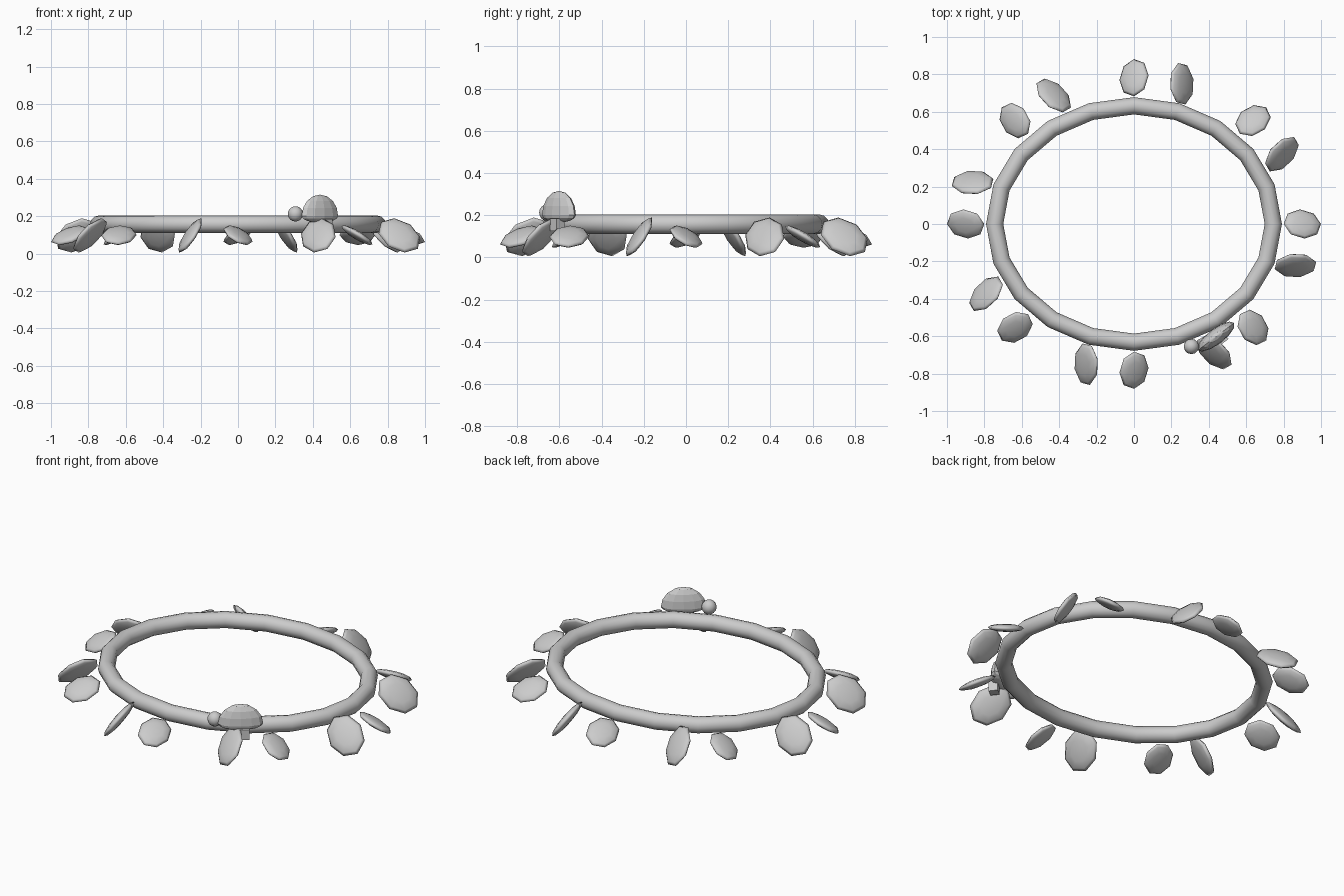
import bpy, bmesh, math
from mathutils import Vector, Matrix

if "Cube" in bpy.data.objects:
    bpy.data.objects.remove(bpy.data.objects["Cube"])

grey = bpy.data.materials.new("light grey")
grey.diffuse_color = (0.6, 0.6, 0.6, 1)
grey.use_nodes = True
grey.node_tree.nodes["Principled BSDF"].inputs["Base Color"].default_value = grey.diffuse_color


def finish(bm, name, smooth=True):
    bmesh.ops.recalc_face_normals(bm, faces=bm.faces)
    me = bpy.data.meshes.new(name)
    bm.to_mesh(me)
    bm.free()
    me.materials.append(grey)
    for p in me.polygons:
        p.use_smooth = smooth
    ob = bpy.data.objects.new(name, me)
    bpy.context.collection.objects.link(ob)
    return ob


# Oval band: a round section swept around an ellipse
SEG, SIDES, TUBE = 20, 12, 0.046
bm = bmesh.new()
loops = []
for i in range(SEG):
    a = math.tau * i / SEG
    c, s = math.cos(a), math.sin(a)
    out = Vector((c / 0.745, s / 0.632, 0)).normalized()
    loop = []
    for j in range(SIDES):
        b = math.tau * j / SIDES
        loop.append(bm.verts.new(Vector((0.745 * c, 0.632 * s, 0.157))
                                 + out * TUBE * math.cos(b)
                                 + Vector((0, 0, TUBE * math.sin(b)))))
    loops.append(loop)
for i in range(SEG):
    p, q = loops[i], loops[(i + 1) % SEG]
    for j in range(SIDES):
        k = (j + 1) % SIDES
        bm.faces.new((p[j], q[j], q[k], p[k]))
finish(bm, "oval_band")


# Leaves: flattened low-poly spheres, drooping outwards and rolled
def leaf(name, angle, z, half, pitch, roll):
    bm = bmesh.new()
    bmesh.ops.create_uvsphere(bm, u_segments=8, v_segments=6, radius=1)
    a = math.radians(angle)
    m = (Matrix.Translation((0.9 * math.cos(a), 0.782 * math.sin(a), z))
         @ Matrix.Rotation(a, 4, 'Z')
         @ Matrix.Rotation(math.radians(pitch), 4, 'Y')
         @ Matrix.Rotation(math.radians(roll), 4, 'X')
         @ Matrix.Diagonal((*half, 1)))
    bmesh.ops.transform(bm, matrix=m, verts=bm.verts)
    finish(bm, name)


for i in range(8):
    leaf(f"flat_leaf_{i + 1}", 45 * i, 0.098, (0.106, 0.086, 0.022), 20, -25)
    leaf(f"steep_leaf_{i + 1}", 45 * i + 28.5, 0.097, (0.125, 0.1, 0.024), 35, 45)

# Flattened dome ornament standing on the band
turn = Matrix.Rotation(math.radians(37), 4, 'Z')
bm = bmesh.new()
bmesh.ops.create_uvsphere(bm, u_segments=12, v_segments=8, radius=1)
for v in bm.verts:
    v.co.z *= 0.115 if v.co.z > 0 else 0.035
    v.co.x *= 0.122
    v.co.y *= 0.042
bmesh.ops.transform(bm, verts=bm.verts,
                    matrix=Matrix.Translation((0.438, -0.602, 0.2)) @ turn)
finish(bm, "dome", smooth=False)

# Small bead at the end of the dome
bm = bmesh.new()
bmesh.ops.create_uvsphere(bm, u_segments=12, v_segments=8, radius=0.041)
bmesh.ops.translate(bm, verts=bm.verts, vec=(0.307, -0.655, 0.212))
finish(bm, "bead")

# Little block under the dome
bm = bmesh.new()
bmesh.ops.create_cube(bm, size=1)
bmesh.ops.transform(bm, verts=bm.verts,
                    matrix=Matrix.Translation((0.47, -0.61, 0.155)) @ turn
                    @ Matrix.Diagonal((0.05, 0.05, 0.06, 1)))
finish(bm, "dome_foot", smooth=False)
